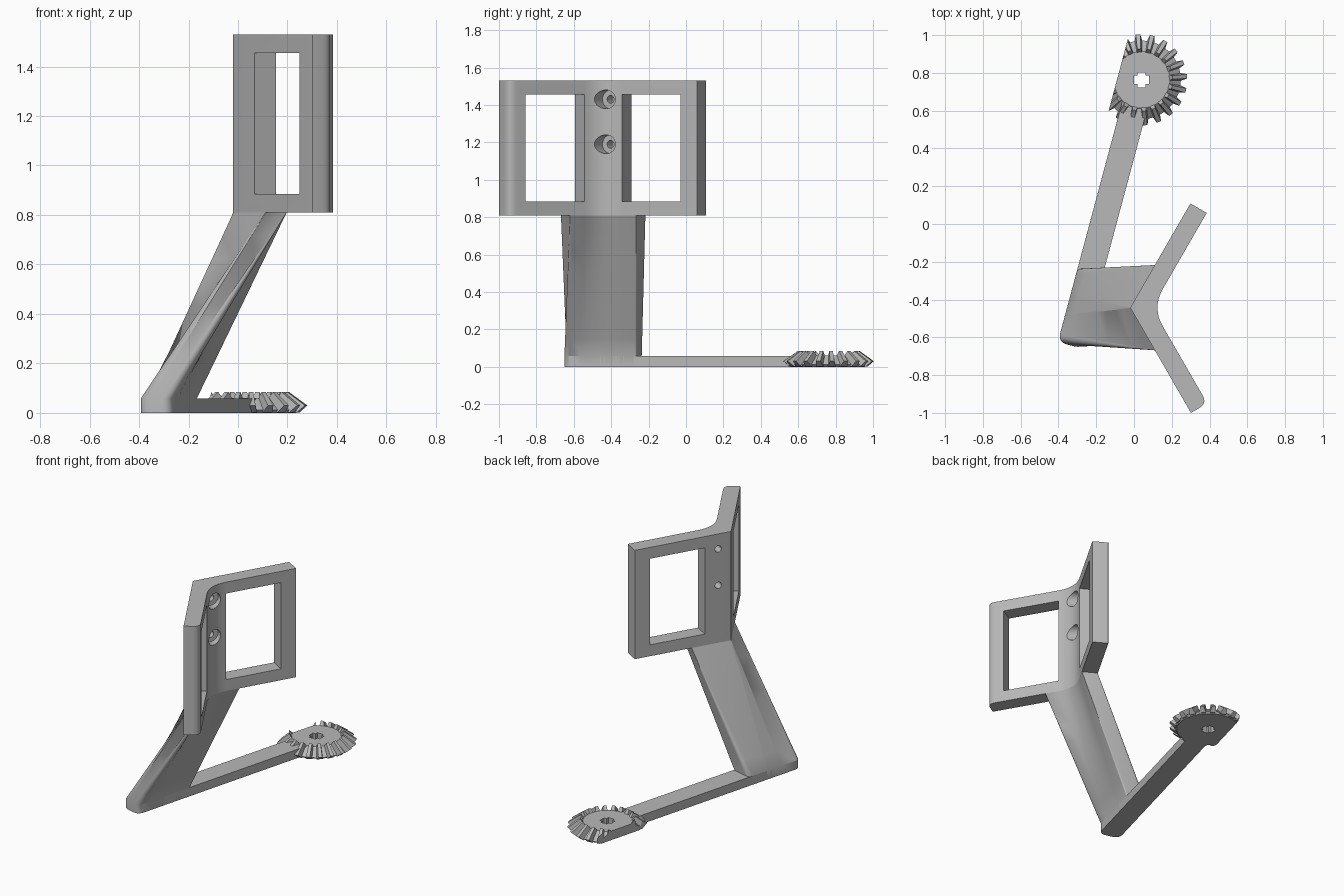
import bpy, bmesh, math
from mathutils import Vector, Matrix

if "Cube" in bpy.data.objects:
    bpy.data.objects.remove(bpy.data.objects["Cube"], do_unlink=True)

grey = bpy.data.materials.new("light_grey")
grey.use_nodes = True
grey.diffuse_color = (0.48, 0.48, 0.48, 1)
grey.node_tree.nodes["Principled BSDF"].inputs["Base Color"].default_value = grey.diffuse_color


def make(name, bm):
    bmesh.ops.recalc_face_normals(bm, faces=bm.faces)
    mesh = bpy.data.meshes.new(name)
    bm.to_mesh(mesh)
    bm.free()
    mesh.materials.append(grey)
    obj = bpy.data.objects.new(name, mesh)
    bpy.context.collection.objects.link(obj)
    return obj


def activate(obj):
    bpy.ops.object.select_all(action='DESELECT')
    obj.select_set(True)
    bpy.context.view_layer.objects.active = obj


def smooth(obj):
    activate(obj)
    bpy.ops.object.shade_smooth_by_angle(angle=math.radians(28))


def cut(obj, cutter):
    activate(obj)
    mod = obj.modifiers.new("cut", 'BOOLEAN')
    mod.operation, mod.solver, mod.object = 'DIFFERENCE', 'EXACT', cutter
    bpy.ops.object.modifier_apply(modifier=mod.name)
    bpy.data.objects.remove(cutter, do_unlink=True)


def rounded(corners, k=8):
    """Outline whose corners (point, setback) are replaced by curves."""
    pts = []
    for i, (p, t) in enumerate(corners):
        a = p + (corners[i - 1][0] - p).normalized() * t
        b = p + (corners[(i + 1) % len(corners)][0] - p).normalized() * t
        for j in range(k + 1):
            f = j / k
            pts.append(a * (1 - f) ** 2 + p * 2 * f * (1 - f) + b * f * f)
    return pts


def loft(bm, sections):
    rings = [[bm.verts.new((p.x, p.y, z)) for p in pts] for pts, z in sections]
    n = len(rings[0])
    for lo, hi in zip(rings, rings[1:]):
        for i in range(n):
            j = (i + 1) % n
            bm.faces.new((lo[i], lo[j], hi[j], hi[i]))
    bm.faces.new(rings[0][::-1])
    bm.faces.new(rings[-1])


def box(bm, lo, hi, matrix=Matrix()):
    lo, hi = Vector(lo), Vector(hi)
    m = matrix @ Matrix.Translation((lo + hi) / 2) @ Matrix.Diagonal((*(hi - lo), 1))
    bmesh.ops.create_cube(bm, size=1, matrix=m)


# Shared layout: V bracket arms and the long foot bar
APEX = Vector((-0.02, -0.443))
THICK, BOTTOM, TOP = 0.1, 0.81, 1.53
HUB = Vector((0.04, 0.763))
ALONG = Vector((math.sin(math.radians(15)), math.cos(math.radians(15))))
LEFT = Vector((-ALONG.y, ALONG.x))
HALF, FOOT_H = 0.069, 0.058


def arm(side, s, depth):
    """Point on an arm: side +1 back, -1 front; depth from the outer face."""
    c, h = 0.5, math.sqrt(0.75)
    return APEX + Vector((c * s + h * depth, side * (h * s - c * depth)))


def foot(u, v):
    return HUB + ALONG * u + LEFT * v


def vee(front_len, back_len, tip):
    inner = APEX + Vector((THICK / math.sin(math.radians(60)), 0))
    return rounded([(arm(-1, front_len, 0), 0.003), (APEX, 0.003),
                    (arm(1, back_len, 0), 0.003), (arm(1, back_len, THICK), 0.003),
                    (inner, 0.115), (arm(-1, front_len, THICK), tip)])


# Two-armed bracket with windows and counterbored holes
bm = bmesh.new()
loft(bm, [(vee(0.643, 0.637, 0.05), BOTTOM), (vee(0.643, 0.637, 0.05), TOP)])
bracket = make("v_bracket", bm)
for side in (1, -1):
    frame = Matrix.Translation((*APEX, 0)) @ Matrix.Rotation(side * math.radians(60), 4, 'Z')
    bm = bmesh.new()
    box(bm, (0.174, -0.2, 0.885), (0.536, 0.2, 1.455), frame)
    cut(bracket, make("window_cutter", bm))
axis = (arm(1, 0, 1) - arm(1, 0, 0)).to_3d()
for z in (1.43, 1.19):
    for radius, start, end in ((0.021, -0.05, 0.2), (0.05, 0.068, 0.25)):
        centre = arm(1, 0.085, (start + end) / 2)
        m = Matrix.Translation((*centre, z)) @ axis.to_track_quat('Z', 'Y').to_matrix().to_4x4()
        bm = bmesh.new()
        bmesh.ops.create_cone(bm, cap_ends=True, segments=32, radius1=radius,
                              radius2=radius, depth=end - start, matrix=m)
        cut(bracket, make("hole_cutter", bm))
smooth(bracket)

# Slanted leg, from a rounded bar at the foot to the V under the bracket
front, back = -1.455, -1.046
mid = (front + back) / 2
base = rounded([(foot(front, HALF), 0.05), (foot(mid, HALF), 0.06),
                (foot(back, HALF), 0.035), (foot(back, -HALF), 0.012),
                (foot(mid, -HALF), 0.1), (foot(front, -HALF), 0.05)])
top = vee(0.262, 0.262, 0.003)
STEPS = 8
sections = [(base, 0)]
for i in range(STEPS + 1):
    f = i / STEPS
    sections.append(([a.lerp(b, f) for a, b in zip(base, top)],
                     FOOT_H + (BOTTOM - FOOT_H) * f))
bm = bmesh.new()
loft(bm, sections)
smooth(make("slanted_leg", bm))

# Long flat bar from the leg to the gear
bar = [foot(mid, HALF), foot(-0.12, HALF), foot(-0.12, -HALF), foot(mid, -HALF)]
bm = bmesh.new()
loft(bm, [(bar, 0), (bar, FOOT_H)])
make("foot_bar", bm)


def trim(bm):
    """Slice off the flat side of the gear and close the cut."""
    bmesh.ops.bisect_plane(bm, geom=bm.verts[:] + bm.edges[:] + bm.faces[:],
                           plane_co=(*foot(0, 0.126), 0), plane_no=(*LEFT, 0), clear_outer=True)
    bmesh.ops.holes_fill(bm, edges=[e for e in bm.edges if e.is_boundary])


# Bevel gear hub with a cross-shaped bore
bm = bmesh.new()
rings = []
for r, z in ((0.195, 0), (0.208, 0.012), (0.15, 0.06)):
    rings.append(([HUB + Vector((math.cos(a), math.sin(a))) * r
                   for a in (math.tau * i / 60 for i in range(60))], z))
loft(bm, rings)
trim(bm)
hub = make("gear_hub", bm)
for w, d in ((0.04, 0.022), (0.022, 0.04)):
    bm = bmesh.new()
    box(bm, (HUB.x - w, HUB.y - d, -0.1), (HUB.x + w, HUB.y + d, 0.2))
    cut(hub, make("bore_cutter", bm))
smooth(hub)

# Gear teeth: tapered wedges leaning along the cone
TEETH = 20
profile = [(0.14, 0.05), (0.165, 0.085), (0.241, 0.03), (0.208, 0.002), (0.18, 0.01)]
gear = bmesh.new()
for i in range(TEETH):
    spin = Matrix.Translation((*HUB, 0)) @ Matrix.Rotation(math.tau * (i + 0.25) / TEETH, 4, 'Z')
    bm = bmesh.new()
    sides = []
    for s in (1, -1):
        widths = (0.016, 0.009, 0.012, 0.02, 0.02)
        sides.append([bm.verts.new(spin @ Vector((r, s * w, z)))
                      for (r, z), w in zip(profile, widths)])
    a, b = sides
    bm.faces.new(a)
    bm.faces.new(b[::-1])
    for j in range(len(a)):
        k = (j + 1) % len(a)
        bm.faces.new((a[k], a[j], b[j], b[k]))
    trim(bm)
    piece = bpy.data.meshes.new("tooth")
    bm.to_mesh(piece)
    bm.free()
    gear.from_mesh(piece)
    bpy.data.meshes.remove(piece)
make("gear_teeth", gear)
